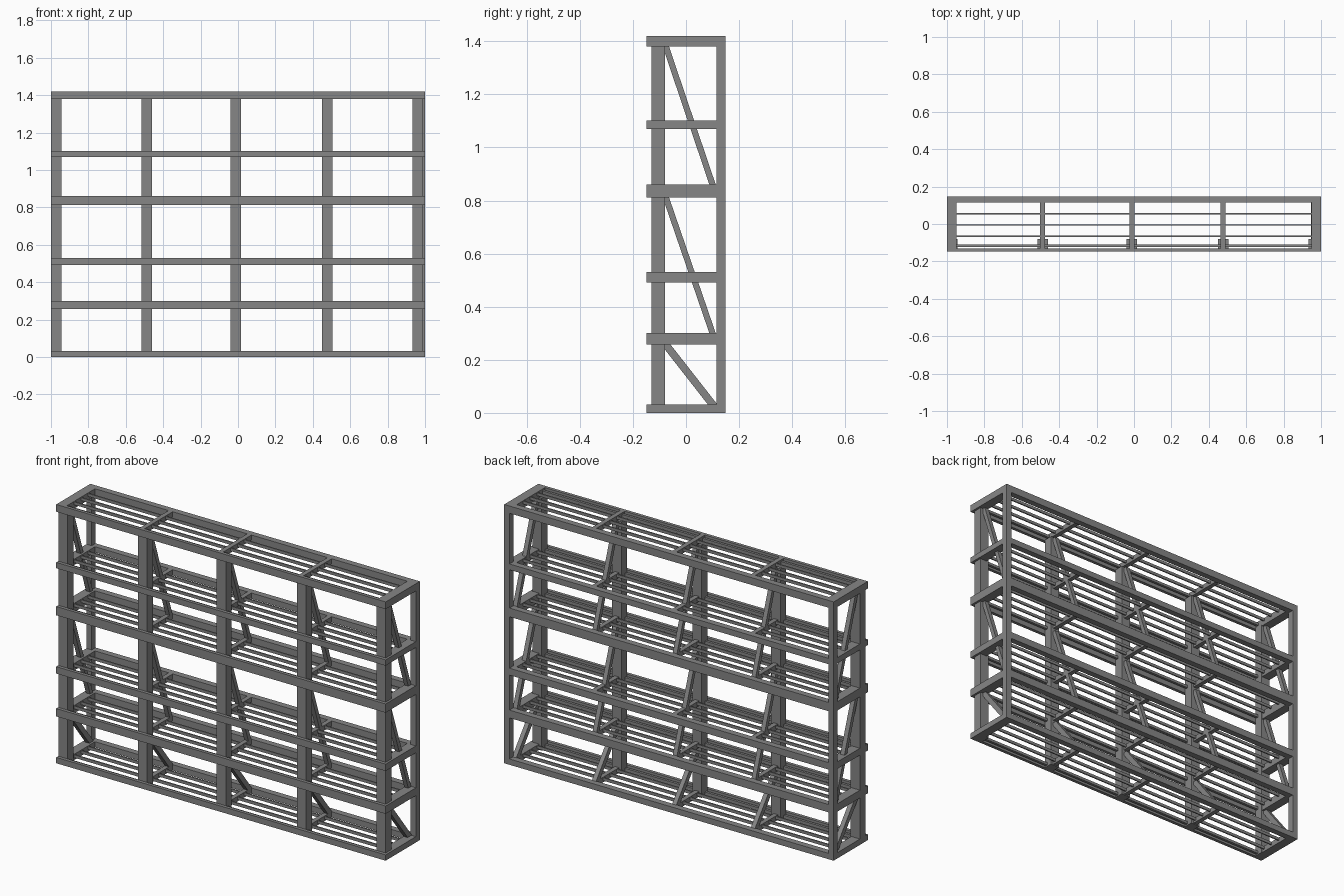
import bpy
import math

cube = bpy.data.objects.get("Cube")
if cube:
    bpy.data.objects.remove(cube, do_unlink=True)

steel = bpy.data.materials.new("grey_steel")
steel.use_nodes = True
GREY = (0.24, 0.24, 0.24, 1)
steel.diffuse_color = GREY
steel.node_tree.nodes["Principled BSDF"].inputs["Base Color"].default_value = GREY


def box(name, x, y, z):
    """Box from (low, high) ranges on each axis."""
    bpy.ops.mesh.primitive_cube_add(size=1, location=[sum(r) / 2 for r in (x, y, z)])
    ob = bpy.context.object
    ob.name = name
    ob.scale = [r[1] - r[0] for r in (x, y, z)]
    bpy.ops.object.transform_apply(location=False, rotation=False, scale=True)
    ob.data.materials.append(steel)
    return ob


def around(centre, width):
    return (centre - width / 2, centre + width / 2)


def brace(x, top, bottom, width=0.024):
    """Sloping bar with level ends, between two (y, z) points."""
    (y1, z1), (y2, z2) = top, bottom
    ob = box("diagonal_brace", around(x, 0.025), around(0, width), (z2, z1))
    slope = (y1 - y2) / (z1 - z2)
    mid = (z1 + z2) / 2
    for v in ob.data.vertices:
        v.co.y += (y1 + y2) / 2 + slope * v.co.z
    ob.location = (x, 0, mid)
    return ob


FRONT, BACK = -0.148, 0.148
COLUMN_FRONT, COLUMN_BACK = -0.13, -0.08
BACK_RAIL = 0.114
levels = [(0, 0.032), (0.257, 0.3), (0.492, 0.53),
          (0.812, 0.86), (1.07, 1.102), (1.38, 1.42)]
columns = [-0.972, -0.489, -0.011, 0.476, 0.96]

# Shelf frames
for low, high in levels:
    z = (low, high)
    box("front_rail", (-1, 1), (FRONT, COLUMN_FRONT), z)
    box("back_rail", (-1, 1), (BACK_RAIL, BACK), z)
    for side in (-1, 1):
        box("end_beam", around(side * 0.974, 0.052), (COLUMN_FRONT, BACK_RAIL), z)
    for x in columns[1:-1]:
        box("cross_beam", around(x, 0.025), (COLUMN_FRONT, BACK_RAIL), (high - 0.028, high))
    # Long slats carrying the load
    for y in (-0.065, -0.005, 0.055):
        box("shelf_slat", (-0.95, 0.95), around(y, 0.007), (high - 0.018, high - 0.002))
    box("front_slat", (-0.95, 0.95), around(-0.116, 0.014), (high - 0.025, high - 0.01))

# Front columns and their braces
for x in columns:
    box("front_column", around(x, 0.056), (COLUMN_FRONT, COLUMN_BACK), (0, 1.385))
    for upper, lower in ((5, 3), (3, 1), (1, 0)):
        brace(x, (COLUMN_BACK + 0.004, levels[upper][0]), (0.1, levels[lower][1]),
              0.036 if lower == 0 else 0.024)

# Back corner posts
for side in (-1, 1):
    box("back_corner_post", around(side * 0.984, 0.032), (BACK_RAIL, BACK), (0, 1.42))
